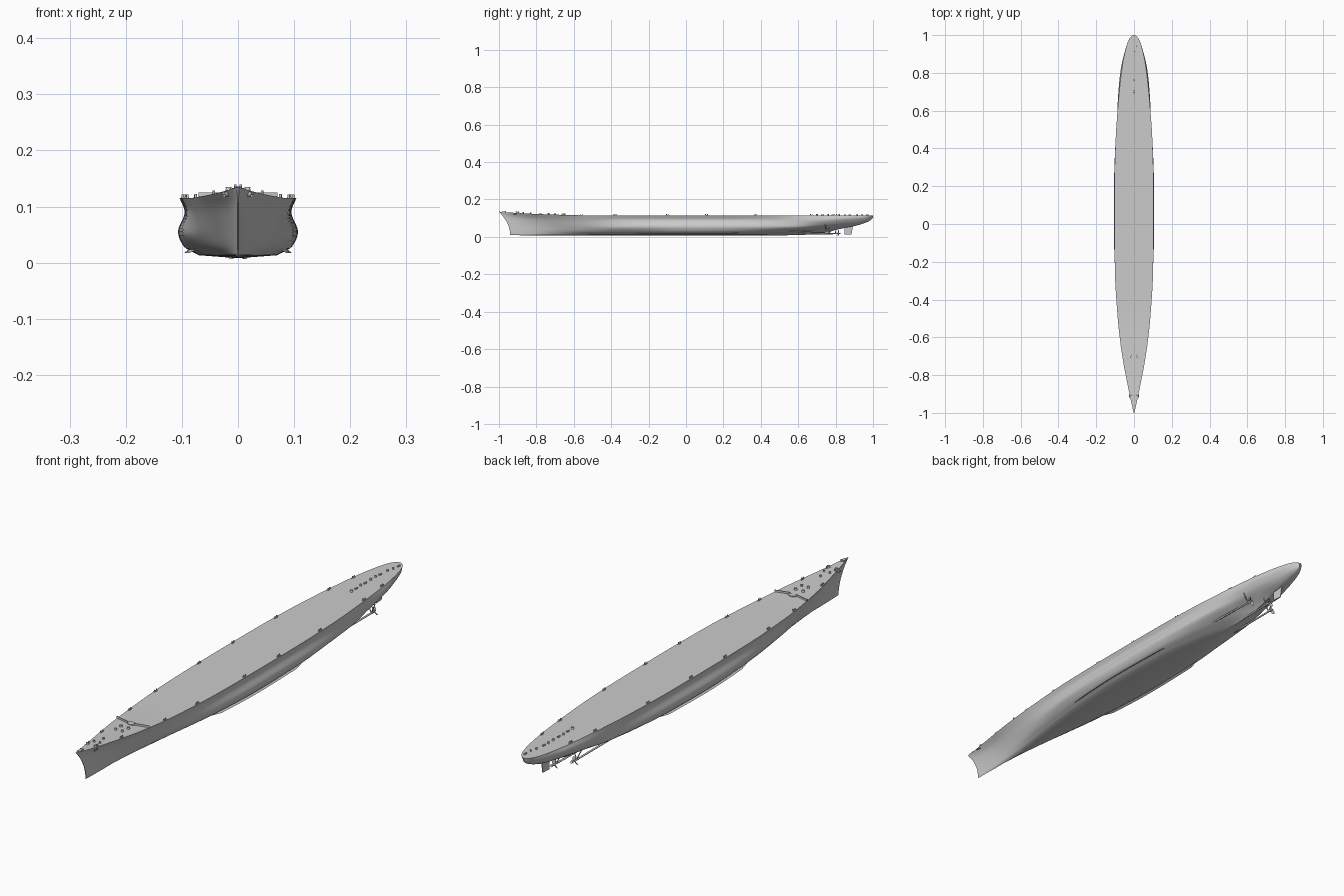
import bpy, bmesh, math
from mathutils import Vector, Matrix

if "Cube" in bpy.data.objects:
    bpy.data.objects.remove(bpy.data.objects["Cube"])

# Hull stations: y, keel z, deck z, half-widths at the heights in LEVELS
LEVELS = [0.05, 0.2, 0.44, 0.77, 1.0]
STATIONS = [
    (-1.0, .010, .135, .001, .001, .001, .001, .002),
    (-.95, .009, .131, .002, .003, .004, .006, .013),
    (-.85, .008, .125, .005, .008, .012, .020, .034),
    (-.70, .008, .119, .014, .024, .034, .048, .062),
    (-.50, .008, .115, .034, .055, .069, .077, .086),
    (-.25, .008, .115, .060, .085, .100, .092, .101),
    (0.00, .008, .115, .070, .097, .107, .095, .104),
    (0.25, .008, .115, .062, .093, .105, .094, .103),
    (0.45, .008, .115, .035, .075, .097, .091, .097),
    (0.60, .010, .115, .012, .050, .086, .088, .087),
    (0.72, .018, .115, .005, .024, .066, .081, .076),
    (0.82, .042, .115, .010, .035, .058, .070, .064),
    (0.90, .058, .115, .015, .030, .043, .052, .050),
    (0.96, .076, .115, .010, .020, .028, .034, .034),
    (.988, .090, .115, .005, .009, .013, .017, .020),
    (1.00, .103, .115, .001, .001, .002, .003, .005),
]


def curve(xs, ys, x):
    """Smooth monotone interpolation."""
    n = len(xs)
    i = max(0, min(n - 2, sum(1 for v in xs if v <= x) - 1))
    d = [(ys[k + 1] - ys[k]) / (xs[k + 1] - xs[k]) for k in range(n - 1)]

    def slope(k):
        if k == 0 or k == n - 1:
            return d[min(k, n - 2)]
        a, b = d[k - 1], d[k]
        return 2 * a * b / (a + b) if a * b > 0 else 0
    h = xs[i + 1] - xs[i]
    t = (x - xs[i]) / h
    return ((1 + 2 * t) * (1 - t) ** 2 * ys[i] + t * (1 - t) ** 2 * h * slope(i)
            + t * t * (3 - 2 * t) * ys[i + 1] + t * t * (t - 1) * h * slope(i + 1))


YS = [s[0] for s in STATIONS]


def station(y):
    return [curve(YS, [s[k] for s in STATIONS], y) for k in range(1, 8)]


def finish(name, bm, angle=35):
    bmesh.ops.recalc_face_normals(bm, faces=bm.faces)
    me = bpy.data.meshes.new(name)
    bm.to_mesh(me)
    bm.free()
    ob = bpy.data.objects.new(name, me)
    bpy.context.collection.objects.link(ob)
    bpy.ops.object.select_all(action='DESELECT')
    ob.select_set(True)
    bpy.context.view_layer.objects.active = ob
    bpy.ops.object.shade_smooth_by_angle(angle=math.radians(angle))
    return ob


def box(bm, loc, size, rot=0):
    m = Matrix.Translation(loc) @ Matrix.Rotation(rot, 4, 'Z') @ Matrix.Diagonal((*size, 1))
    bmesh.ops.create_cube(bm, size=1, matrix=m)


def rod(bm, a, b, r, r2=None, seg=12):
    a, b = Vector(a), Vector(b)
    q = (b - a).to_track_quat('Z', 'Y').to_matrix().to_4x4()
    bmesh.ops.create_cone(bm, cap_ends=True, segments=seg, radius1=r, radius2=r if r2 is None else r2,
                          depth=(b - a).length, matrix=Matrix.Translation((a + b) / 2) @ q)


def deck_z(y):
    return station(y)[1]


# Hull lofted through the stations, with a concave raked stem
bm = bmesh.new()
heights = [0, .025, .05, .08, .12, .16, .2, .26, .32, .38, .44, .5, .56, .63, .7, .77, .83, .89, .95, 1]
rings = []
N = 110
for i in range(N + 1):
    s = -math.cos(math.pi * i / N)
    zk, zd, *w = station(s)
    fade = max(0, (-.5 - s) / .5) ** 1.5
    half = []
    for q in heights:
        x = w[0] * q / .05 if q < .05 else curve(LEVELS, w, q)
        half.append((x, s + .06 * (1 - q * q) * fade, zk + (zd - zk) * q))
    right = [bm.verts.new(p) for p in half]
    left = [bm.verts.new((-p[0], p[1], p[2])) for p in half[1:]]
    rings.append(left[::-1] + right)
for a, b in zip(rings, rings[1:]):
    for j in range(len(a)):
        k = (j + 1) % len(a)
        bm.faces.new((a[j], a[k], b[k], b[j]))
bm.faces.new(rings[0])
bm.faces.new(rings[-1])
finish("hull", bm, 40)

# Bilge keels
bm = bmesh.new()
for sx in (-1, 1):
    rows = []
    for i in range(13):
        y = -.27 + .55 * i / 12
        zk, zd, *w = station(y)
        x, z = curve(LEVELS, w, .14), zk + (zd - zk) * .14
        out = .009 if 0 < i < 12 else .001
        pts = [(x - .004, z + .003), (x + out * .8, z - out * .6), (x - .004, z + .0005)]
        rows.append([bm.verts.new((sx * px, y, pz)) for px, pz in pts])
    for a, b in zip(rows, rows[1:]):
        for j in range(3):
            bm.faces.new((a[j], a[(j + 1) % 3], b[(j + 1) % 3], b[j]))
    bm.faces.new(rows[0])
    bm.faces.new(rows[-1])
finish("bilge_keels", bm, 20)


# Propellers, shafts and support struts
def propeller(name, x, y, z, start):
    bm = bmesh.new()
    rod(bm, start, (x, y, z), .0035)
    rod(bm, (x, y - .006, z), (x, y + .012, z), .005, .0015)
    for k in range(3):
        m = (Matrix.Translation((x, y, z)) @ Matrix.Rotation(k * math.tau / 3, 4, 'Y')
             @ Matrix.Translation((0, 0, .0105)) @ Matrix.Rotation(.6, 4, 'Z')
             @ Matrix.Diagonal((.0065, .0012, .0085, 1)))
        bmesh.ops.create_uvsphere(bm, u_segments=12, v_segments=8, radius=1, matrix=m)
    for dx in (-.018, .018):
        rod(bm, (x, y - .015, z), (x + dx, y - .02, z + .04), .002, seg=8)
    finish(name, bm)


propeller("centre_propeller", 0, .815, .018, (0, .62, .016))
for sx, side in ((-1, "left"), (1, "right")):
    propeller(side + "_propeller", sx * .052, .765, .027, (sx * .058, .42, .032))

# Rudder with stock
bm = bmesh.new()
outline = [(.848, .062), (.848, .014), (.885, .014), (.893, .062)]
sides = [[bm.verts.new((t if j in (0, 1) else t * .3, y, z)) for j, (y, z) in enumerate(outline)]
         for t in (-.004, .004)]
bm.faces.new(sides[0])
bm.faces.new(sides[1])
for j in range(4):
    k = (j + 1) % 4
    bm.faces.new((sides[0][j], sides[0][k], sides[1][k], sides[1][j]))
finish("rudder", bm, 20)

# V-shaped breakwater with round base at its apex
bm = bmesh.new()
for sx in (-1, 1):
    box(bm, (sx * .042, -.653, .121), (.058, .003, .008), sx * .24)
finish("breakwater", bm)
bm = bmesh.new()
rod(bm, (0, 0, .116), (0, 0, .1205), .017, seg=32)
bmesh.ops.transform(bm, matrix=Matrix.Translation((0, -.657, 0)) @ Matrix.Diagonal((1, .7, 1, 1)), verts=bm.verts)
finish("breakwater_base", bm)

# Paired bollards along the deck edges
bm = bmesh.new()
for y in (-.9, -.78, -.56, -.38, -.1, .11, .37, .67, .8):
    w = station(y)[6] - .005
    z = deck_z(y)
    for sx in (-1, 1):
        box(bm, (sx * w, y, z + .0008), (.006, .018, .002))
        for dy in (-.005, .005):
            rod(bm, (sx * w, y + dy, z), (sx * w, y + dy, z + .007), .0022)
finish("bollards", bm)

# Capstans, hatches and vents on the foredeck and quarterdeck
bm = bmesh.new()
fittings = [(.016, -.70, .006), (.014, -.735, .005), (.012, -.87, .004), (.017, -.905, .006)]
fittings = [(sx * x, y, r) for x, y, r in fittings for sx in (-1, 1)]
fittings += [(0, -.83, .004), (0, .70, .006), (-.002, .76, .004), (0, .82, .005),
             (0, .85, .004), (.006, .915, .004), (.012, .94, .003)]
for x, y, r in fittings:
    z = deck_z(y)
    rod(bm, (x, y, z - .001), (x, y, z + .005), r, r * .75, 16)
    rod(bm, (x, y, z + .005), (x, y, z + .007), r * .9, seg=16)
finish("capstans", bm)
bm = bmesh.new()
for x, y in ((0, .73), (0, .785), (.002, .875), (.015, .97)):
    box(bm, (x, y, deck_z(y) + .002), (.006, .014, .005))
finish("hatches", bm)

# Stem-head fairlead and anchors
bm = bmesh.new()
box(bm, (0, -.975, deck_z(-.975) + .002), (.012, .022, .004))
for sx in (-1, 1):
    rod(bm, (sx * .005, -.965, .13), (sx * .005, -.965, .139), .0025)
    x, z = station(-.91)[6], deck_z(-.91) - .006
    rod(bm, (sx * (x - .006), -.905, z), (sx * (x + .004), -.912, z), .004)
    box(bm, (sx * (x + .003), -.912, z - .003), (.004, .018, .004))
finish("bow_fittings", bm)
